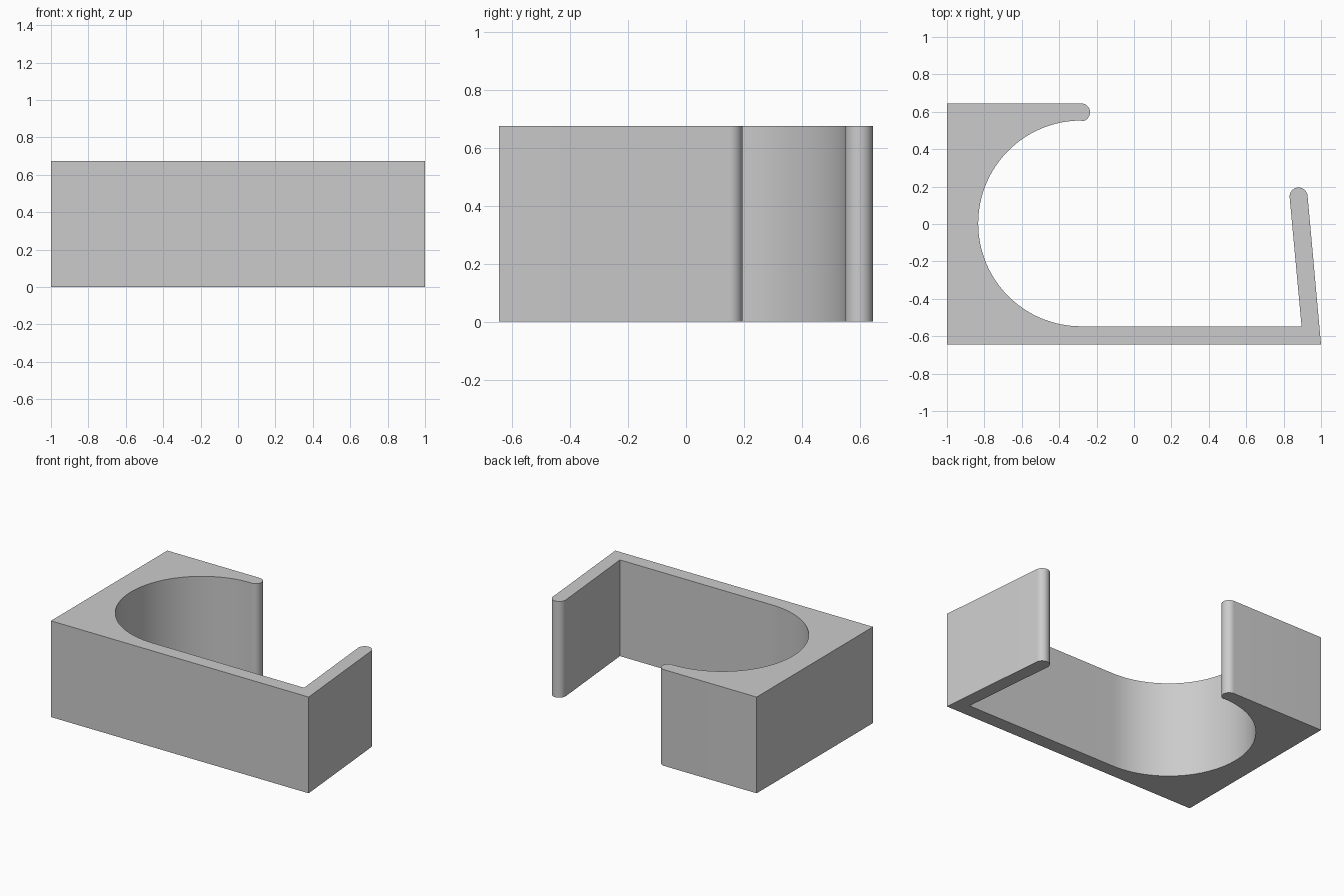
import bpy
import bmesh
from math import cos, sin, radians

HEIGHT = 0.675
HALF_Y = 0.645
TIP = 0.048

cube = bpy.data.objects.get("Cube")
if cube:
    bpy.data.objects.remove(cube, do_unlink=True)

grey = bpy.data.materials.new("light_grey")
grey.use_nodes = True
colour = (0.6, 0.6, 0.6, 1)
grey.diffuse_color = colour
grey.node_tree.nodes["Principled BSDF"].inputs["Base Color"].default_value = colour


def arc(cx, cy, radius, start, end, steps):
    """Points along an arc, angles in degrees."""
    angles = [radians(start + (end - start) * i / steps) for i in range(steps + 1)]
    return [(cx + radius * cos(a), cy + radius * sin(a)) for a in angles]


# Clip outline: straight front wall, leaning arm, round bay, rounded back lip
outline = [(-1, -HALF_Y), (1, -HALF_Y)]
outline += arc(0.88, 0.147, TIP, 5, 185, 20)
outline += [(0.896, -0.547)]
outline += arc(-0.283, 0.003, 0.55, 270, 90, 64)
outline += arc(-0.283, HALF_Y - TIP, TIP, -85, 90, 20)
outline += [(-1, HALF_Y)]

# Extrude the outline to full height
bm = bmesh.new()
base = bm.faces.new([bm.verts.new((x, y, 0)) for x, y in outline])
result = bmesh.ops.extrude_face_region(bm, geom=[base], use_keep_orig=True)
top = [v for v in result["geom"] if isinstance(v, bmesh.types.BMVert)]
bmesh.ops.translate(bm, verts=top, vec=(0, 0, HEIGHT))
bmesh.ops.recalc_face_normals(bm, faces=bm.faces)

mesh = bpy.data.meshes.new("clip_body")
bm.to_mesh(mesh)
bm.free()
mesh.materials.append(grey)
clip = bpy.data.objects.new("clip_body", mesh)
bpy.context.collection.objects.link(clip)

# Smooth the curved walls and keep the edges sharp
bpy.ops.object.select_all(action="DESELECT")
clip.select_set(True)
bpy.context.view_layer.objects.active = clip
bpy.ops.object.shade_smooth_by_angle(angle=radians(30))
